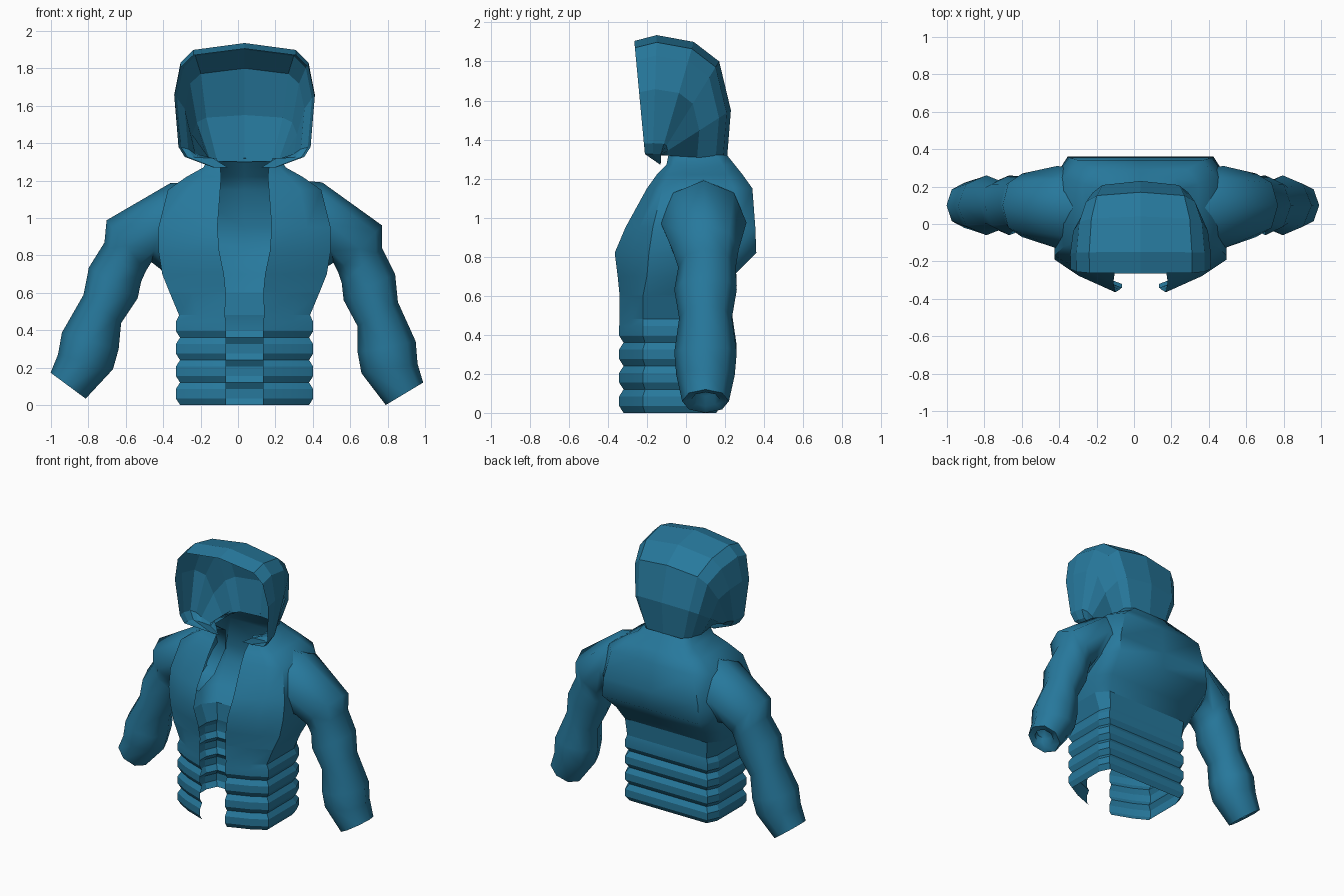
import bpy, bmesh, math
from mathutils import Vector

cube = bpy.data.objects.get("Cube")
if cube:
    bpy.data.objects.remove(cube, do_unlink=True)

CENTRE = 0.035  # the body sits slightly off the middle

cloth = bpy.data.materials.new("teal_blue_cloth")
cloth.use_nodes = True
colour = (0.02, 0.19, 0.335, 1)
cloth.diffuse_color = colour
cloth.node_tree.nodes["Principled BSDF"].inputs["Base Color"].default_value = colour


def loft(name, rows, closed=False, smooth=None):
    """Skin a list of equal-length point rows; face normals point outward."""
    bm = bmesh.new()
    grid = [[bm.verts.new((p[0] + CENTRE, p[1], p[2])) for p in row] for row in rows]
    count = len(rows[0])
    for a, b in zip(grid, grid[1:]):
        for i in range(count if closed else count - 1):
            j = (i + 1) % count
            bm.faces.new((a[i], a[j], b[j], b[i]))
    if closed:
        bm.faces.new(grid[-1])
    bmesh.ops.recalc_face_normals(bm, faces=bm.faces)
    middle = sum((v.co for v in bm.verts), Vector()) / len(bm.verts)
    facing = sum(f.normal.dot(f.calc_center_median() - middle) * f.calc_area()
                 for f in bm.faces)
    if facing < 0:
        bmesh.ops.reverse_faces(bm, faces=bm.faces)
    mesh = bpy.data.meshes.new(name)
    bm.to_mesh(mesh)
    bm.free()
    mesh.materials.append(cloth)
    obj = bpy.data.objects.new(name, mesh)
    bpy.context.collection.objects.link(obj)
    if smooth:
        bpy.ops.object.select_all(action='DESELECT')
        obj.select_set(True)
        bpy.context.view_layer.objects.active = obj
        bpy.ops.object.shade_smooth_by_angle(angle=math.radians(smooth))
    return obj


def mirrored(half):
    """Complete a half row whose last point lies on the centre line."""
    return half + [(-x, y, z) for x, y, z in reversed(half[:-1])]


def body_ring(z, gap, front, side, corner, back, back_half):
    """Section of the body from the front opening round to the spine."""
    return mirrored([
        (gap, front, z),
        (gap + (side - gap) * 0.6, front + (corner - front) * 0.5, z),
        (side, corner, z),
        (side, corner + (back - corner) * 0.8, z),
        (back_half, back, z),
        (0, back, z)])


# Ribbed waist: four padded bands, then a flare up to the chest
waist_rows = []
for band in range(4):
    for step, puff in ((0, 0), (0.035, 0.022), (0.085, 0.022)):
        waist_rows.append(body_ring(band * 0.12 + step, 0.1, -0.32 - puff, 0.345 + puff,
                                    -0.21 - puff / 2, 0.155 + puff, 0.31 + puff))
waist_rows.append(body_ring(0.48, 0.105, -0.34, 0.35, -0.22, 0.17, 0.32))
waist_rows.append(body_ring(0.6, 0.1, -0.34, 0.4, -0.22, 0.18, 0.33))
loft("ribbed_waist", waist_rows, smooth=15)

# Chest, back and shoulders, overhanging the waist behind
chest = [
    (0.6, 0.1, -0.34, 0.4, -0.22, 0.18, 0.33),
    (0.7, 0.11, -0.35, 0.44, -0.2, 0.24, 0.36),
    (0.82, 0.135, -0.365, 0.46, -0.19, 0.36, 0.39),
    (0.95, 0.145, -0.31, 0.46, -0.17, 0.355, 0.38),
    (1.15, 0.13, -0.2, 0.41, -0.12, 0.34, 0.33),
    (1.22, 0.125, -0.15, 0.31, -0.09, 0.29, 0.25),
    (1.27, 0.13, -0.1, 0.22, -0.06, 0.25, 0.19),
    (1.32, 0.15, -0.09, 0.19, -0.05, 0.21, 0.14),
]
loft("jacket_body", [body_ring(*ring) for ring in chest], smooth=50)

# Sleeves: outer point, inner point, front and back depth of each section
sleeve = [
    ((0.3, 1.2), (0.38, 0.7), -0.13, 0.3),
    ((0.415, 1.19), (0.475, 0.76), -0.13, 0.31),
    ((0.735, 0.96), (0.5, 0.71), -0.07, 0.27),
    ((0.735, 0.84), (0.52, 0.65), -0.04, 0.255),
    ((0.805, 0.7), (0.53, 0.56), -0.06, 0.26),
    ((0.82, 0.55), (0.605, 0.42), -0.035, 0.235),
    ((0.915, 0.34), (0.605, 0.28), -0.06, 0.26),
    ((0.925, 0.22), (0.625, 0.17), -0.05, 0.25),
    ((0.955, 0.12), (0.755, 0), -0.02, 0.22),
]


def sleeve_ring(outer, inner, front, back, scale=1.0, lift=0.0):
    a, b = Vector(outer), Vector(inner)
    mid, half = (a + b) / 2, (a - b) / 2 * scale
    ring = []
    for k in range(8):
        t = math.tau * k / 8
        p = mid + half * math.cos(t)
        depth = (front + back) / 2 + (back - front) / 2 * scale * math.sin(t)
        ring.append((p.x, depth, p.y + lift))
    return ring


def swing(point, angle):
    """Raise a sleeve point sideways about the shoulder."""
    u, z = point[0] - 0.45, point[2] - 1
    c, s = math.cos(angle), math.sin(angle)
    return (0.45 + u * c - z * s, point[1], 1 + u * s + z * c)


for name, sign, angle in (("left_sleeve", 1, 0), ("right_sleeve", -1, math.radians(5.5))):
    rings = [sleeve_ring(*section) for section in sleeve]
    # turned-in cuff with a shallow hand opening
    rings.append(sleeve_ring(*sleeve[-1], scale=0.6, lift=0.01))
    rings.append(sleeve_ring(*sleeve[-1], scale=0.55, lift=0.06))
    rows = []
    for ring in rings:
        turned = [swing(p, angle) for p in ring]
        rows.append([(sign * x, y, z) for x, y, z in turned])
    loft(name, rows, closed=True, smooth=60)

# Hood: hoops fanning from the chin back to the nape (crown y, crown z, half width)
hoops = [
    (-0.265, 1.905, 0.375),
    (-0.15, 1.935, 0.376),
    (0.04, 1.9, 0.36),
    (0.17, 1.8, 0.32),
    (0.23, 1.55, 0.28),
    (0.21, 1.3, 0.2),
]
hoop_shape = [(0.45, -0.07), (0.85, 0.01), (0.94, 0.1), (1, 0.55),
              (0.91, 0.83), (0.73, 0.94), (0, 1)]
hood_rows = []
for index, (crown_y, crown_z, width) in enumerate(hoops):
    pivot_y = -0.13 - 0.08 * max(0, 1 - index / 2)  # rim leans ahead of the chin
    pivot_z = 1.32
    row = []
    for across, along in hoop_shape:
        y = pivot_y + (crown_y - pivot_y) * along
        z = pivot_z + (crown_z - pivot_z) * along
        if along < 0:  # gathered chin end
            y, z = -0.13, 1.27
        row.append((width * across, y, z))
    hood_rows.append(mirrored(row))
loft("hood", hood_rows)
